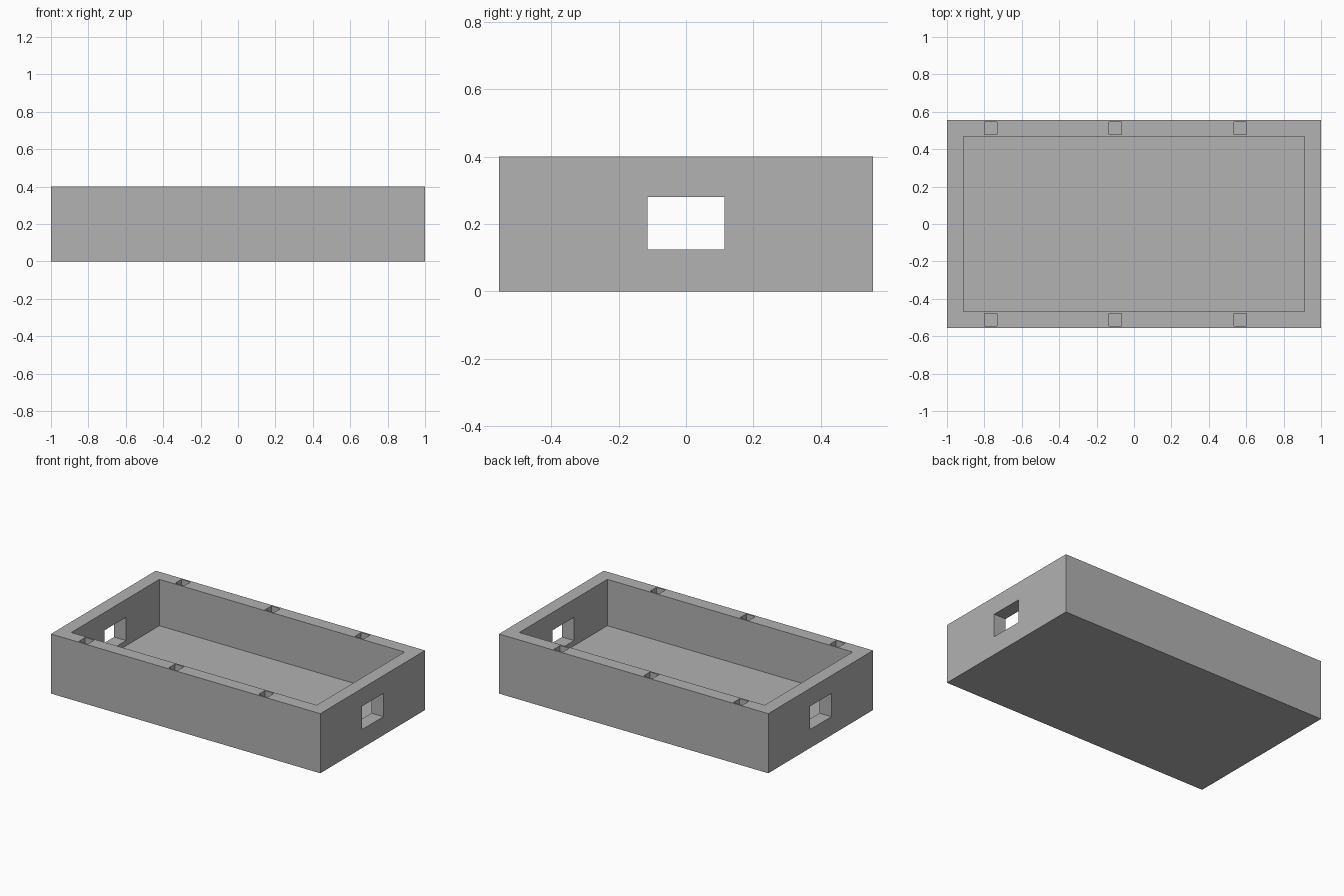
import bpy

if "Cube" in bpy.data.objects:
    bpy.data.objects.remove(bpy.data.objects["Cube"])

L, W, H = 2.0, 1.111, 0.4      # outer size
T = 0.089                      # wall and floor thickness


def box(name, lo, hi):
    """Axis-aligned box between two corners."""
    bpy.ops.mesh.primitive_cube_add(size=1)
    ob = bpy.context.object
    ob.name = name
    for v in ob.data.vertices:
        v.co = [a + (c + 0.5) * (b - a) for a, b, c in zip(lo, hi, v.co)]
    return ob


def cut(target, name, lo, hi):
    """Subtract a box from the target, then discard the cutter."""
    cutter = box(name, lo, hi)
    mod = target.modifiers.new(name, 'BOOLEAN')
    mod.operation = 'DIFFERENCE'
    mod.solver = 'EXACT'
    mod.object = cutter
    bpy.context.view_layer.objects.active = target
    bpy.ops.object.modifier_apply(modifier=mod.name)
    bpy.data.objects.remove(cutter, do_unlink=True)


# Open tray body
tray = box("tray", (-L / 2, -W / 2, 0), (L / 2, W / 2, H))
grey = bpy.data.materials.new("mid grey")
grey.diffuse_color = (0.445, 0.445, 0.445, 1)
grey.use_nodes = True
grey.node_tree.nodes["Principled BSDF"].inputs["Base Color"].default_value = grey.diffuse_color
tray.data.materials.append(grey)

# Inner cavity
cut(tray, "cavity_cutter", (-L / 2 + T, -W / 2 + T, T),
    (L / 2 - T, W / 2 - T, H + 0.2))

# Rectangular opening through both end walls
cut(tray, "end_window_cutter", (-1.2, -0.114, 0.124), (1.2, 0.114, 0.28))

# Square peg sockets in the rims of the long walls
S, DEPTH = 0.0335, 0.133
for side in (-1, 1):
    y = side * (W / 2 - T / 2)
    for x in (-0.767, -0.1, 0.567):
        cut(tray, "socket_cutter", (x - S, y - S, H - DEPTH),
            (x + S, y + S, H + 0.1))
